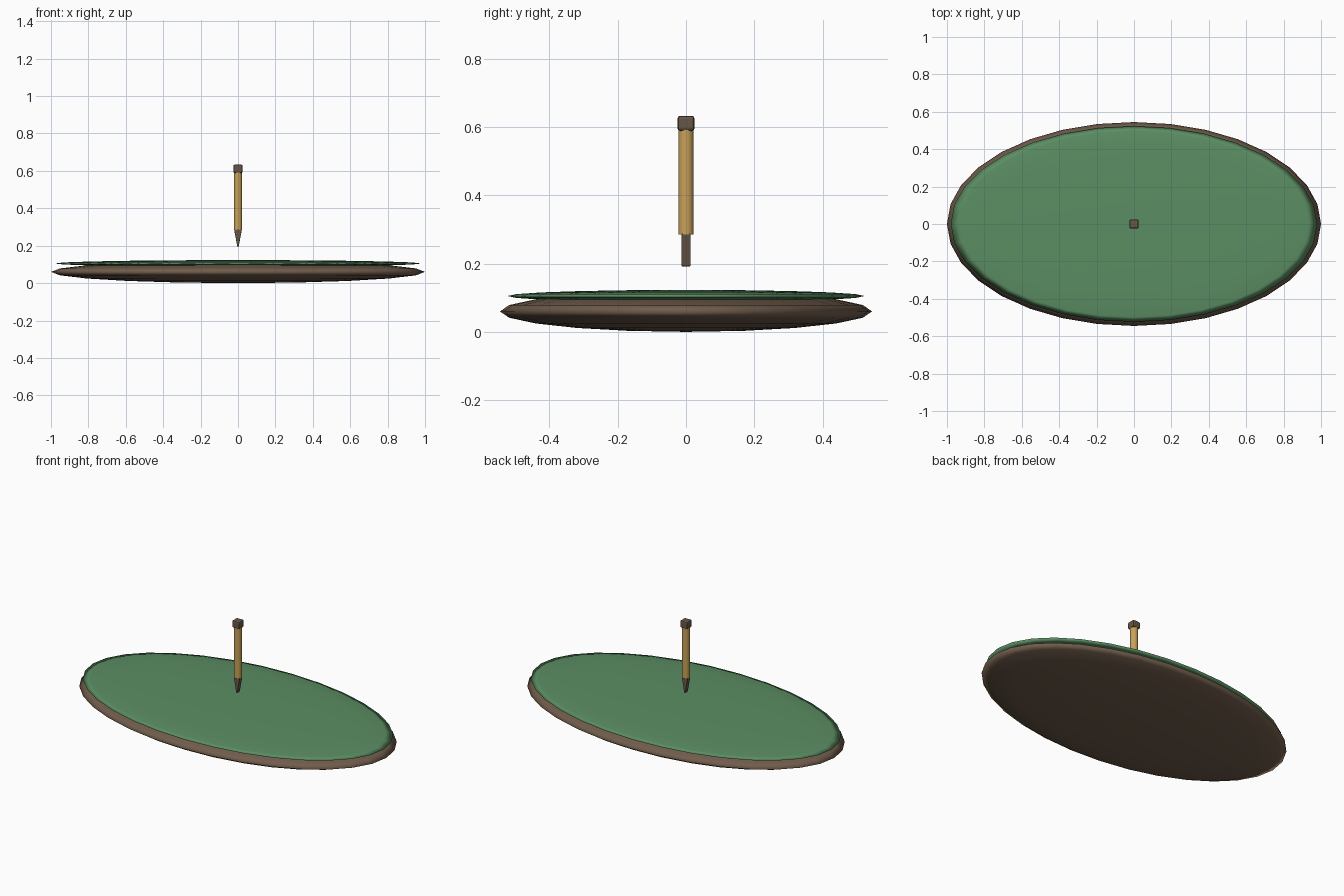
import bpy, bmesh, math

if "Cube" in bpy.data.objects:
    bpy.data.objects.remove(bpy.data.objects["Cube"])


def material(name, rgb):
    m = bpy.data.materials.new(name)
    m.diffuse_color = (*rgb, 1)
    m.use_nodes = True
    m.node_tree.nodes["Principled BSDF"].inputs["Base Color"].default_value = m.diffuse_color
    return m


WOOD = material("brown", (0.165, 0.11, 0.073))
GREEN = material("green", (0.105, 0.27, 0.125))
TAN = material("tan", (0.58, 0.36, 0.10))
DARK = material("grey brown", (0.133, 0.095, 0.062))


def finish(ob, name, mat, smooth=True):
    ob.name = name
    ob.data.materials.append(mat)
    if smooth:
        for p in ob.data.polygons:
            p.use_smooth = True
    return ob


def disc(name, z, radii, mat):
    """Strongly flattened sphere."""
    bpy.ops.mesh.primitive_uv_sphere_add(segments=32, ring_count=10, radius=1,
                                         location=(0, 0, z))
    ob = bpy.context.object
    ob.scale = radii
    bpy.ops.object.transform_apply(location=False, rotation=False, scale=True)
    return finish(ob, name, mat)


def bevel(ob, width, segments):
    mod = ob.modifiers.new("bevel", 'BEVEL')
    mod.width = width
    mod.segments = segments
    mod.limit_method = 'ANGLE'


# Oval base with a thinner oval surface sunk into its top
disc("oval_base", 0.06, (1.0, 0.545, 0.06), WOOD)
disc("oval_surface", 0.105, (0.98, 0.523, 0.018), GREEN)

# Peg shaft
bpy.ops.mesh.primitive_cylinder_add(vertices=16, radius=0.0225, depth=0.31,
                                    location=(0, 0, 0.44))
shaft = bpy.context.object
finish(shaft, "peg_shaft", TAN, False)
bpy.ops.object.shade_smooth_by_angle(angle=math.radians(35))

# Rounded block on top of the peg
bpy.ops.mesh.primitive_cube_add(size=1, location=(0, 0, 0.611))
cap = bpy.context.object
cap.scale = (0.05, 0.05, 0.044)
bpy.ops.object.transform_apply(location=False, rotation=False, scale=True)
finish(cap, "peg_cap", DARK, False)
bevel(cap, 0.008, 2)

# Wedge tip: triangle profile extruded along y
bm = bmesh.new()
profile = [(-0.021, 0.288), (0.021, 0.288), (0.003, 0.192), (-0.003, 0.192)]
face = bm.faces.new([bm.verts.new((x, -0.0135, z)) for x, z in profile])
out = bmesh.ops.extrude_face_region(bm, geom=[face])
moved = [v for v in out["geom"] if isinstance(v, bmesh.types.BMVert)]
bmesh.ops.translate(bm, verts=moved, vec=(0, 0.027, 0))
bmesh.ops.recalc_face_normals(bm, faces=bm.faces)
mesh = bpy.data.meshes.new("peg_tip")
bm.to_mesh(mesh)
bm.free()
tip = bpy.data.objects.new("peg_tip", mesh)
bpy.context.collection.objects.link(tip)
finish(tip, "peg_tip", DARK, False)
bevel(tip, 0.0025, 2)
